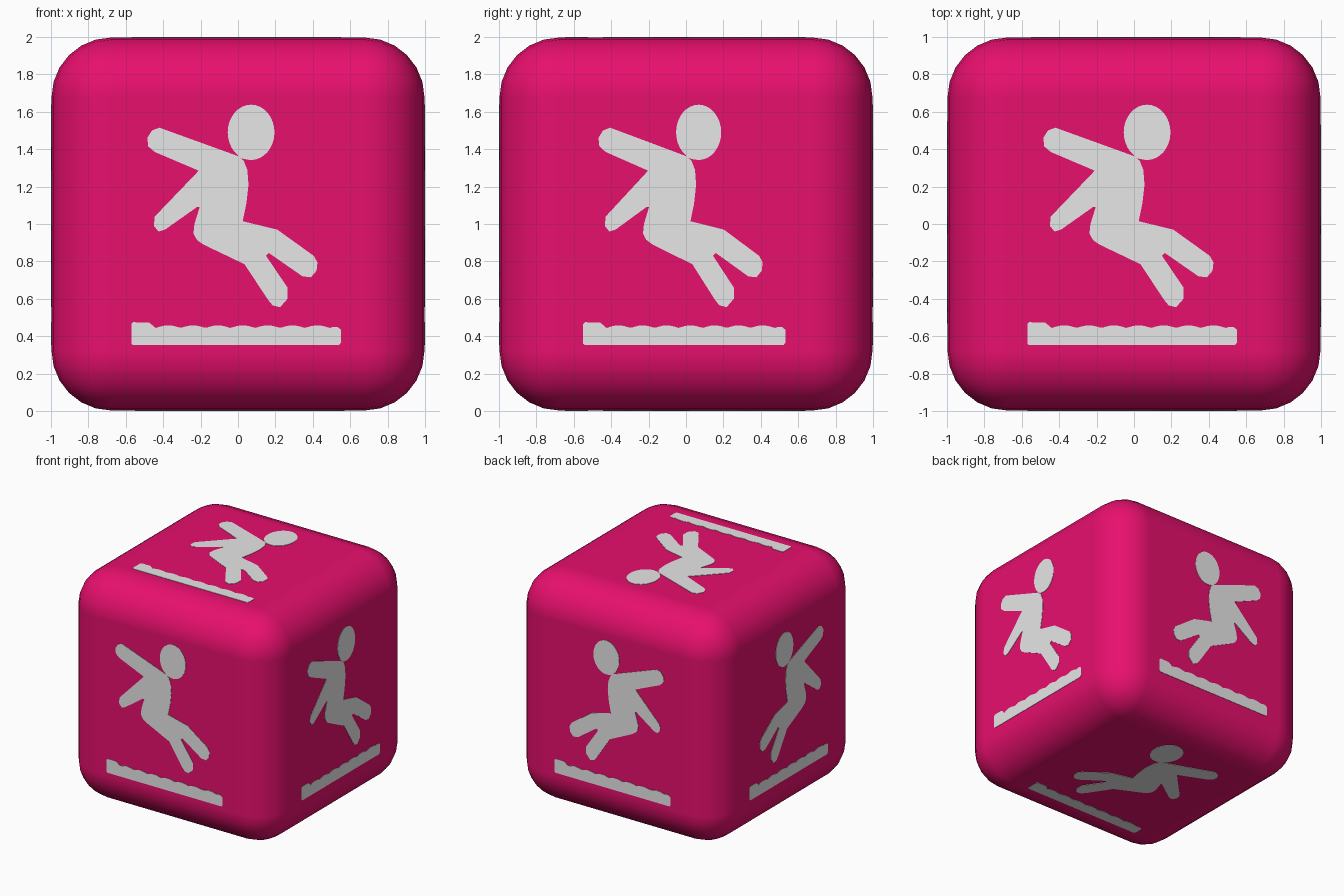
import bpy, bmesh, math
from mathutils import Vector

if "Cube" in bpy.data.objects:
    bpy.data.objects.remove(bpy.data.objects["Cube"])


def material(name, rgb):
    m = bpy.data.materials.new(name)
    m.diffuse_color = (*rgb, 1)
    m.use_nodes = True
    m.node_tree.nodes["Principled BSDF"].inputs["Base Color"].default_value = m.diffuse_color
    return m


PINK = material("pink", (0.826, 0.005, 0.159))
GREY = material("light grey", (0.8, 0.8, 0.8))
HALF, PLATE_IN, PLATE_OUT = 0.997, 0.995, 1.0

# Rounded cube body
bpy.ops.mesh.primitive_cube_add(size=2 * HALF, location=(0, 0, 1))
cube = bpy.context.object
cube.name = "rounded_cube"
cube.data.materials.append(PINK)
bpy.ops.object.shade_smooth_by_angle(angle=math.radians(40))
bev = cube.modifiers.new("bevel", 'BEVEL')
bev.width, bev.segments, bev.limit_method = 0.32, 6, 'NONE'
bev.harden_normals = True

# Outline of the leaping figure's body and limbs, face centre at 0,0
BODY = [(.03, .34), (.05, .29), (.056, .21), (.045, .11), (.025, .015),
        (.21, -.03), (.405, -.17), (.425, -.205), (.42, -.25), (.39, -.285),
        (.345, -.28), (.165, -.155), (.15, -.17), (.265, -.34), (.265, -.40),
        (.225, -.445), (.185, -.435), (.16, -.405), (.035, -.215),
        (-.185, -.11), (-.22, -.085), (-.238, -.05), (-.233, 0), (-.205, .09),
        (-.22, .09), (-.39, -.03), (-.425, -.04), (-.45, -.01), (-.445, .04),
        (-.21, .285), (-.445, .385), (-.48, .415), (-.485, .46), (-.46, .50),
        (-.42, .515), (-.005, .365)]

# Head: ellipse with a slight point towards the neck
HEAD = [(.07 + .125 * math.cos(a), .49 + .148 * math.sin(a))
        for a in (2 * math.pi * i / 32 for i in range(32))]
HEAD[22] = (.0, .355)

# Water strip: scalloped top with a raised left end
WATER = [(-.56, -.648), (.54, -.648), (.55, -.635), (.55, -.565), (.535, -.552)]
STEPS = 56
for i in range(STEPS):
    u = .51 - .95 * i / (STEPS - 1)
    WATER.append((u, -.556 + .014 * abs(math.sin(math.pi * (u + .44) / .133))))
WATER += [(-.475, -.527), (-.56, -.525), (-.57, -.535), (-.57, -.64)]


def plate(name, outline, place):
    """Thin plate on one face of the cube."""
    bm = bmesh.new()
    rings = [[bm.verts.new(place(u, v, d)) for u, v in outline]
             for d in (PLATE_IN, PLATE_OUT)]
    bm.faces.new(rings[0][::-1])
    bm.faces.new(rings[1])
    n = len(outline)
    for i in range(n):
        j = (i + 1) % n
        bm.faces.new((rings[0][i], rings[0][j], rings[1][j], rings[1][i]))
    bmesh.ops.recalc_face_normals(bm, faces=bm.faces[:])
    bmesh.ops.triangulate(bm, faces=[f for f in bm.faces if len(f.verts) > 4])
    me = bpy.data.meshes.new(name)
    bm.to_mesh(me)
    bm.free()
    me.materials.append(GREY)
    bpy.context.collection.objects.link(bpy.data.objects.new(name, me))


# One figure per face: across axis, up axis, outward axis, width scale, strip direction
X, Y, Z = Vector((1, 0, 0)), Vector((0, 1, 0)), Vector((0, 0, 1))
FACES = {"front": (X, Z, -Y, 1, 1), "back": (X, Z, Y, 1, -1),
         "right": (Y, Z, X, .965, 1), "left": (Y, Z, -X, .965, -1),
         "top": (X, Y, Z, 1, 1), "bottom": (X, Y, -Z, 1, -1)}

for side, (across, up, out, width, turn) in FACES.items():
    def place(u, v, d, flip=1):
        return across * (u * width * flip) + up * v + out * d + Z

    plate(side + "_figure_body", BODY, place)
    plate(side + "_figure_head", HEAD, place)
    plate(side + "_water_strip", WATER, lambda u, v, d: place(u, v, d, turn))
